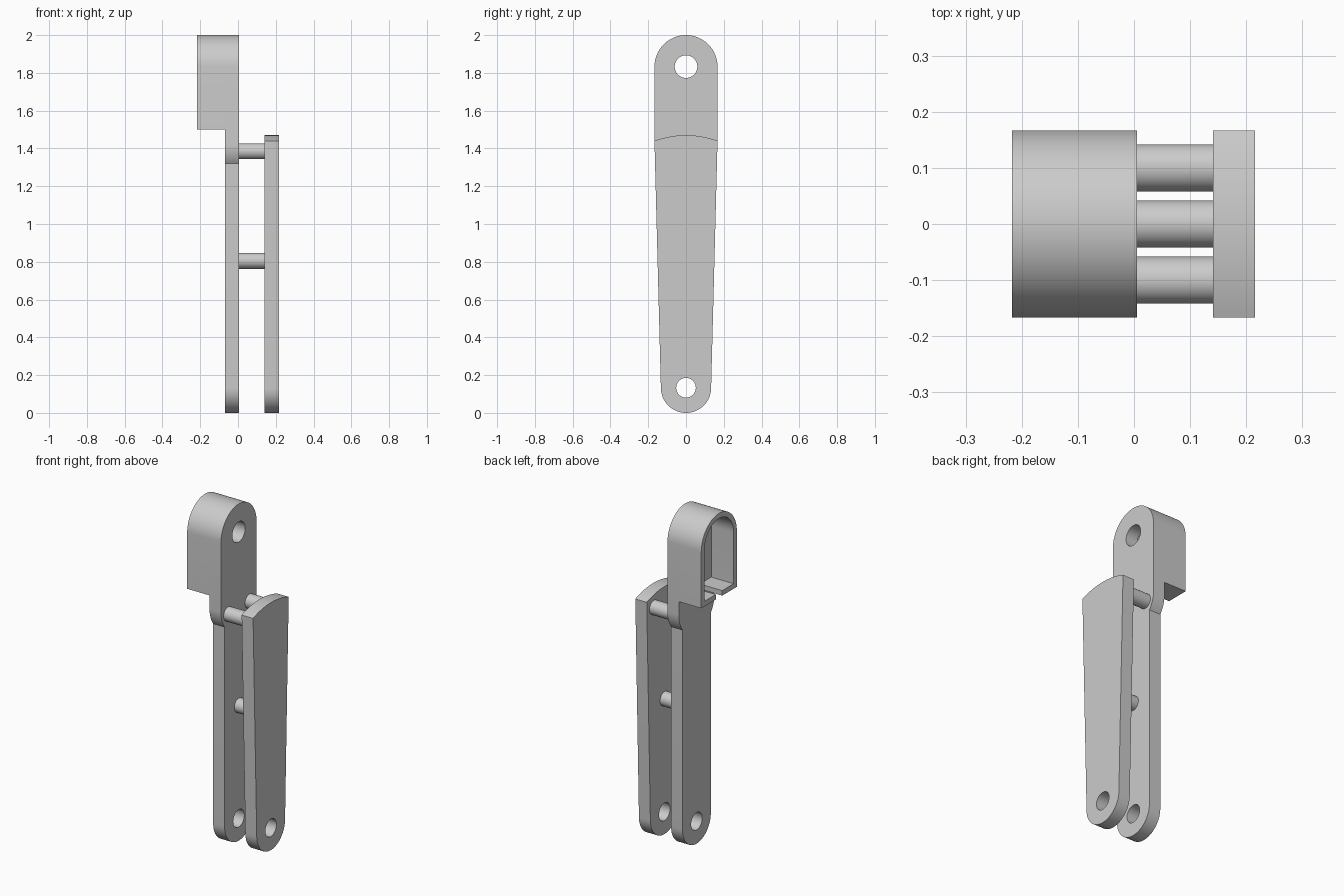
import bpy, bmesh
from math import sin, cos, pi, asin, radians
from mathutils import Matrix

cube = bpy.data.objects.get("Cube")
if cube:
    bpy.data.objects.remove(cube)

grey = bpy.data.materials.new("light grey")
grey.use_nodes = True
colour = (0.6, 0.6, 0.6, 1)
grey.diffuse_color = colour
grey.node_tree.nodes["Principled BSDF"].inputs["Base Color"].default_value = colour


def arc(cy, cz, r, start, end, steps=32):
    """Points of an arc in the side plane, angles in radians from +y."""
    angles = [start + (end - start) * i / steps for i in range(steps + 1)]
    return [(cy + r * cos(a), cz + r * sin(a)) for a in angles]


def plate(name, x0, x1, loops):
    """Extrude side-plane outlines (first outer, then holes) from x0 to x1."""
    curve = bpy.data.curves.new(name, "CURVE")
    curve.dimensions = "2D"
    curve.fill_mode = "BOTH"
    curve.extrude = (x1 - x0) / 2
    for loop in loops:
        spline = curve.splines.new("POLY")
        spline.points.add(len(loop) - 1)
        for point, (y, z) in zip(spline.points, loop):
            point.co = (y, z, 0, 1)
        spline.use_cyclic_u = True
    helper = bpy.data.objects.new(name, curve)
    mesh = bpy.data.meshes.new_from_object(helper)
    bpy.data.objects.remove(helper)
    bpy.data.curves.remove(curve)
    # Curve axes (x, y, z) become model axes (y, z, x)
    turn = Matrix(((0, 0, 1, (x0 + x1) / 2), (1, 0, 0, 0), (0, 1, 0, 0), (0, 0, 0, 1)))
    bm = bmesh.new()
    bm.from_mesh(mesh)
    bm.transform(turn)
    bmesh.ops.remove_doubles(bm, verts=bm.verts, dist=0.0002)
    bmesh.ops.recalc_face_normals(bm, faces=bm.faces)
    bm.to_mesh(mesh)
    bm.free()
    mesh.name = name
    return finish(bpy.data.objects.new(name, mesh))


def finish(obj):
    if obj.name not in bpy.context.scene.collection.objects:
        bpy.context.scene.collection.objects.link(obj)
    obj.data.materials.clear()
    obj.data.materials.append(grey)
    for other in bpy.context.selected_objects:
        other.select_set(False)
    bpy.context.view_layer.objects.active = obj
    obj.select_set(True)
    bpy.ops.object.shade_smooth_by_angle(angle=radians(30))
    return obj


def hole(z, r):
    return arc(0, z, r, 0, 2 * pi, 40)[:-1]


HEAD, FOOT = 0.167, 0.133        # end radii
HEAD_Z, FOOT_Z = 2 - HEAD, FOOT  # end centres
INNER, OUTER = 0.005, 0.141      # facing sides of the two plates
THICK = 0.075
foot_hole = hole(FOOT_Z, 0.052)

# Inner plate: narrow shank under a wider round-ended head
shoulder = asin((HEAD ** 2 - FOOT ** 2) ** 0.5 / HEAD)
outline = (arc(0, FOOT_Z, FOOT, pi, 2 * pi)
           + arc(0, 1.42, HEAD, -shoulder, 0, 12)
           + arc(0, HEAD_Z, HEAD, 0, pi)
           + arc(0, 1.42, HEAD, pi, pi + shoulder, 12))
plate("inner_plate", INNER - THICK, INNER, [outline, foot_hole, hole(HEAD_Z, 0.06)])

# Hood: arched wall with inturned floor lips and a slot between them
WALL, BASE, SLOT = 0.03, 1.5, 0.03
inside = HEAD - WALL
hood = ([(SLOT, BASE), (HEAD, BASE)] + arc(0, HEAD_Z, HEAD, 0, pi)
        + [(-HEAD, BASE), (-SLOT, BASE), (-SLOT, BASE + WALL), (-inside, BASE + WALL)]
        + arc(0, HEAD_Z, inside, pi, 0)
        + [(inside, BASE + WALL), (SLOT, BASE + WALL)])
plate("hood", -0.217, INNER - THICK, [hood])

# Outer plate: tapered, with a shallow arched top
crown = 0.48
half = asin(HEAD / crown)
outline = (arc(0, FOOT_Z, FOOT, pi, 2 * pi)
           + arc(0, 1.47 - crown, crown, pi / 2 - half, pi / 2 + half, 20))
plate("outer_plate", OUTER, OUTER + THICK, [outline, foot_hole])

# Spacer pins between the plates
for name, y, z in (("front_pin", -0.1, 1.385), ("back_pin", 0.1, 1.385), ("middle_pin", 0, 0.805)):
    bpy.ops.mesh.primitive_cylinder_add(
        vertices=40, radius=0.042, depth=OUTER - INNER,
        location=((INNER + OUTER) / 2, y, z), rotation=(0, pi / 2, 0))
    pin = bpy.context.object
    pin.name = name
    finish(pin)
